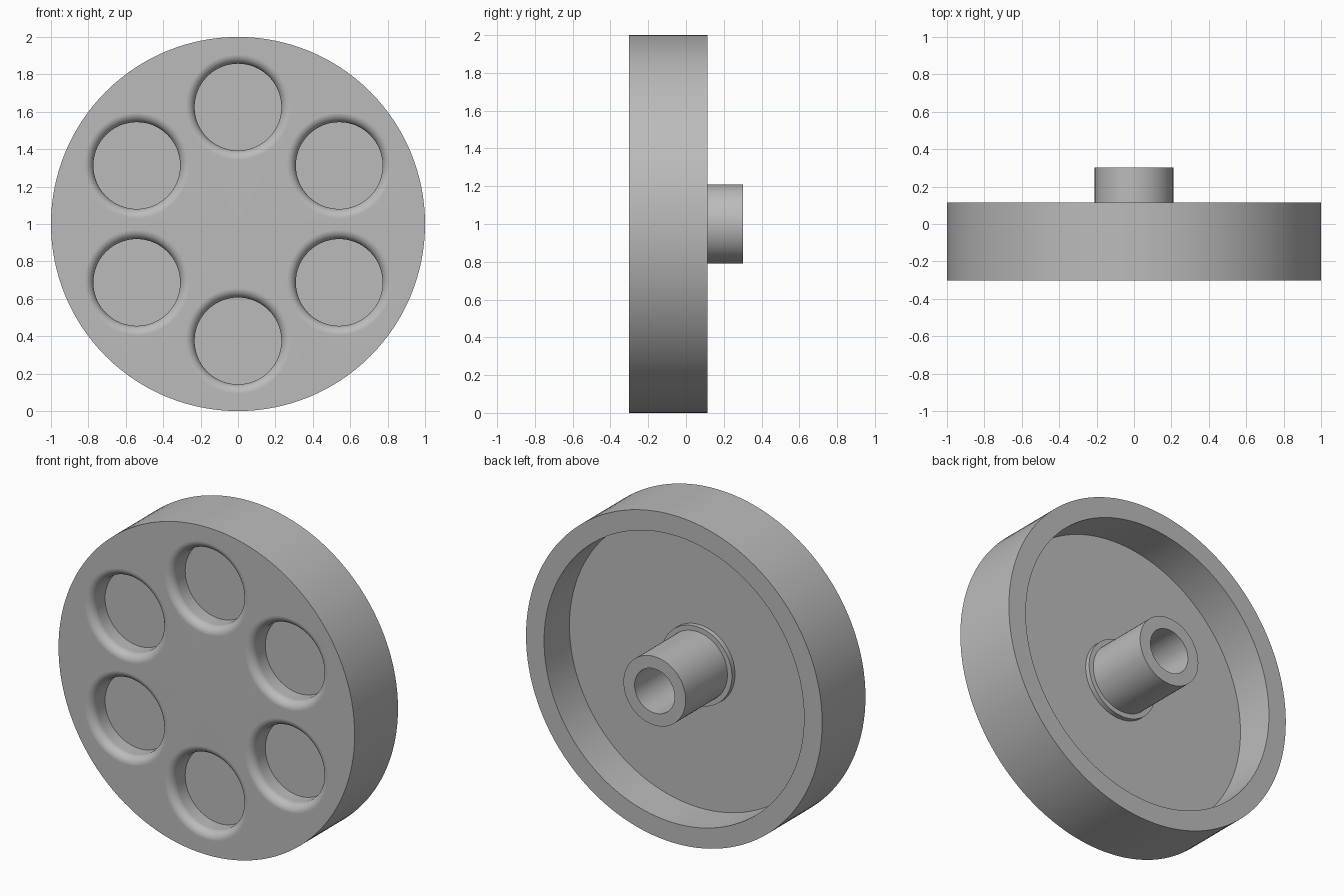
import bpy, bmesh
from math import sin, cos, pi, radians
from mathutils import Matrix, Vector

if "Cube" in bpy.data.objects:
    bpy.data.objects.remove(bpy.data.objects["Cube"], do_unlink=True)

FRONT, BACK, FLOOR, HUB_END = -0.303, 0.115, -0.13, 0.303
POCKET_FLOOR, POCKET_R, FILLET = -0.178, 0.232, 0.05

grey = bpy.data.materials.new("plain grey")
grey.use_nodes = True
grey.diffuse_color = (0.5, 0.5, 0.5, 1)
grey.node_tree.nodes["Principled BSDF"].inputs["Base Color"].default_value = (0.5, 0.5, 0.5, 1)


def lathe(name, profile, centre, steps, closed=False):
    """Spin a profile of (radius, y) points about the y axis."""
    bm = bmesh.new()
    verts = [bm.verts.new((0, y, r)) for r, y in profile]
    edges = [bm.edges.new(pair) for pair in zip(verts, verts[1:])]
    if closed:
        edges.append(bm.edges.new((verts[-1], verts[0])))
    bmesh.ops.spin(bm, geom=verts + edges, cent=(0, 0, 0), axis=(0, 1, 0),
                   angle=2 * pi, steps=steps)
    bmesh.ops.remove_doubles(bm, verts=bm.verts, dist=1e-5)
    bmesh.ops.recalc_face_normals(bm, faces=bm.faces)
    mesh = bpy.data.meshes.new(name)
    bm.to_mesh(mesh)
    bm.free()
    mesh.materials.append(grey)
    obj = bpy.data.objects.new(name, mesh)
    obj.location = centre
    bpy.context.collection.objects.link(obj)
    return obj


def activate(obj):
    bpy.ops.object.select_all(action="DESELECT")
    obj.select_set(True)
    bpy.context.view_layer.objects.active = obj


# Wheel: solid front disc with a deep cavity at the back
wheel = lathe("wheel_body", [(0, FRONT), (1, FRONT), (1, BACK), (0.878, BACK),
                             (0.878, FLOOR), (0, FLOOR)], (0, 0, 1), 128)

# Six round pockets with rounded lips, cut into the front
lip = [(POCKET_R + FILLET * (1 - cos(a)), FRONT + FILLET * (1 - sin(a)))
       for a in (i * pi / 16 for i in range(9))]
profile = [(0, POCKET_FLOOR), (POCKET_R, POCKET_FLOOR)] + lip
profile += [(POCKET_R + FILLET, FRONT - 0.05), (0, FRONT - 0.05)]
for i in range(6):
    offset = Matrix.Rotation(i * pi / 3, 3, "Y") @ Vector((0, 0, 0.625))
    cutter = lathe("pocket_cutter", profile, Vector((0, 0, 1)) + offset, 64)
    cutter.hide_render = True
    cut = wheel.modifiers.new("pocket", "BOOLEAN")
    cut.operation, cut.solver, cut.object = "DIFFERENCE", "EXACT", cutter
    activate(wheel)
    bpy.ops.object.modifier_apply(modifier=cut.name)
    bpy.data.objects.remove(cutter, do_unlink=True)

# Hollow hub with a low collar at its base
hub = lathe("hub", [(0.135, FLOOR - 0.01), (0.135, HUB_END), (0.21, HUB_END),
                    (0.21, FLOOR + 0.03), (0.24, FLOOR + 0.03), (0.24, FLOOR - 0.01)],
            (0, 0, 1), 64, closed=True)

# Smooth round walls, with crisp edges and true flat faces
for obj in (wheel, hub):
    activate(obj)
    bpy.ops.object.shade_smooth_by_angle(angle=radians(30))
    weighted = obj.modifiers.new("flat_face_normals", "WEIGHTED_NORMAL")
    weighted.keep_sharp = True
